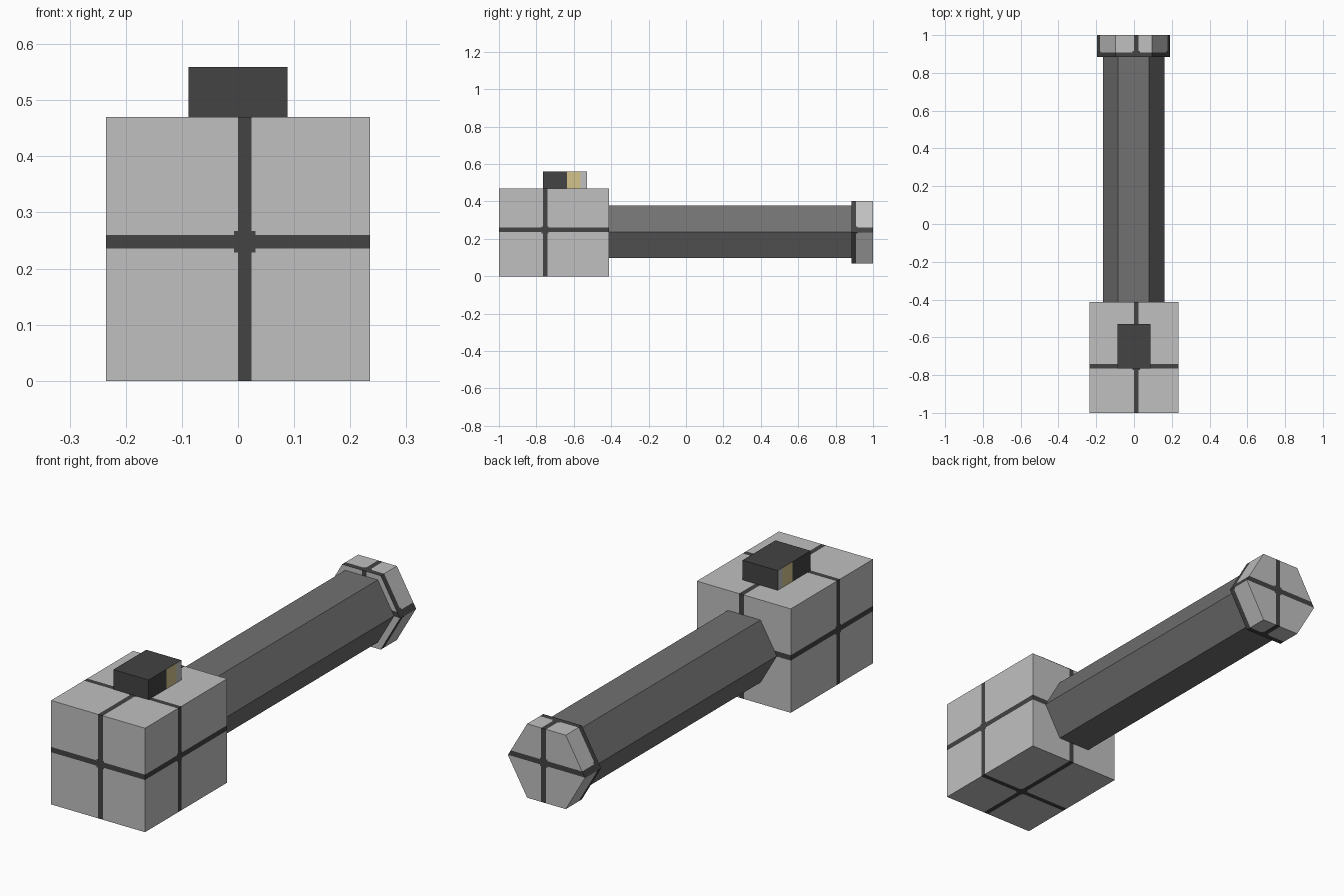
import bpy, bmesh
from mathutils import Matrix, Vector
from math import pi

cube = bpy.data.objects.get("Cube")
if cube:
    bpy.data.objects.remove(cube, do_unlink=True)


def material(name, rgb):
    m = bpy.data.materials.new(name)
    m.use_nodes = True
    m.diffuse_color = (*rgb, 1)
    m.node_tree.nodes["Principled BSDF"].inputs["Base Color"].default_value = (*rgb, 1)
    return m


GREY = material("light grey", (0.53, 0.53, 0.53))
DARK = material("charcoal", (0.056, 0.056, 0.056))
MID = material("handle grey", (0.165, 0.165, 0.165))
TAN = material("tan", (0.65, 0.54, 0.26))


def box(lo, hi):
    bm = bmesh.new()
    lo, hi = Vector(lo), Vector(hi)
    bmesh.ops.create_cube(bm, size=1, matrix=Matrix.Translation((lo + hi) / 2)
                          @ Matrix.Diagonal((*(hi - lo), 1)))
    return bm


def hex_bar(radius, y0, y1, x, z):
    # Six-sided bar along y with corners pointing to both sides
    bm = bmesh.new()
    bmesh.ops.create_cone(bm, cap_ends=True, segments=6, radius1=radius, radius2=radius,
                          depth=y1 - y0, matrix=Matrix.Translation((x, (y0 + y1) / 2, z))
                          @ Matrix.Rotation(pi / 2, 4, 'X') @ Matrix.Rotation(pi / 2, 4, 'Z'))
    # Point a corner along +x whatever the starting angle
    if max(v.co.x for v in bm.verts) < x + radius * 0.95:
        bmesh.ops.rotate(bm, verts=bm.verts, cent=(x, 0, z),
                         matrix=Matrix.Rotation(pi / 6, 3, 'Y'))
    return bm


def slice_at(bm, axis, value):
    normal = [0, 0, 0]
    normal[axis] = 1
    point = [0, 0, 0]
    point[axis] = value
    bmesh.ops.bisect_plane(bm, geom=bm.verts[:] + bm.edges[:] + bm.faces[:],
                           plane_co=point, plane_no=normal, dist=1e-5)


def paint_bands(bm, bands, knot=0.007):
    # Cut a band around each axis, with a small square knot where bands cross
    for axis, (a, b) in enumerate(bands):
        for value in (a - knot, a, b, b + knot):
            slice_at(bm, axis, value)
    for f in bm.faces:
        c = f.calc_center_median()
        axes = [i for i in range(3) if abs(f.normal[i]) < 0.9]
        thin = any(bands[i][0] < c[i] < bands[i][1] for i in axes)
        wide = sum(bands[i][0] - knot < c[i] < bands[i][1] + knot for i in axes)
        f.material_index = 1 if thin or wide > 1 else 0


def finish(bm, name, *mats):
    bmesh.ops.recalc_face_normals(bm, faces=bm.faces)
    mesh = bpy.data.meshes.new(name)
    bm.to_mesh(mesh)
    bm.free()
    for m in mats:
        mesh.materials.append(m)
    obj = bpy.data.objects.new(name, mesh)
    bpy.context.collection.objects.link(obj)
    return obj


X_BAND, Z_BAND = (0.0, 0.024), (0.236, 0.26)

# Heavy head block with bands on every side
head = box((-0.235, -1, 0), (0.235, -0.413, 0.47))
paint_bands(head, (X_BAND, (-0.765, -0.741), Z_BAND))
finish(head, "hammer_head", GREY, DARK)

# Six-sided handle
handle = hex_bar(0.163, -0.42, 0.89, -0.002, 0.238)
finish(handle, "handle", MID)

# Banded pommel at the end of the handle
pommel = hex_bar(0.193, 0.885, 1, -0.002, 0.235)
paint_bands(pommel, (X_BAND, (0.885, 0.909), Z_BAND))
finish(pommel, "pommel", GREY, DARK)

# Small block on top, with tan and grey strips on its two sides
block = box((-0.088, -0.765, 0.465), (0.088, -0.53, 0.559))
for y in (-0.635, -0.565):
    slice_at(block, 1, y)
for f in block.faces:
    y = f.calc_center_median().y
    if abs(f.normal.x) > 0.9 and y > -0.635:
        f.material_index = 1 if y < -0.565 else 2
finish(block, "top_block", DARK, TAN, GREY)
